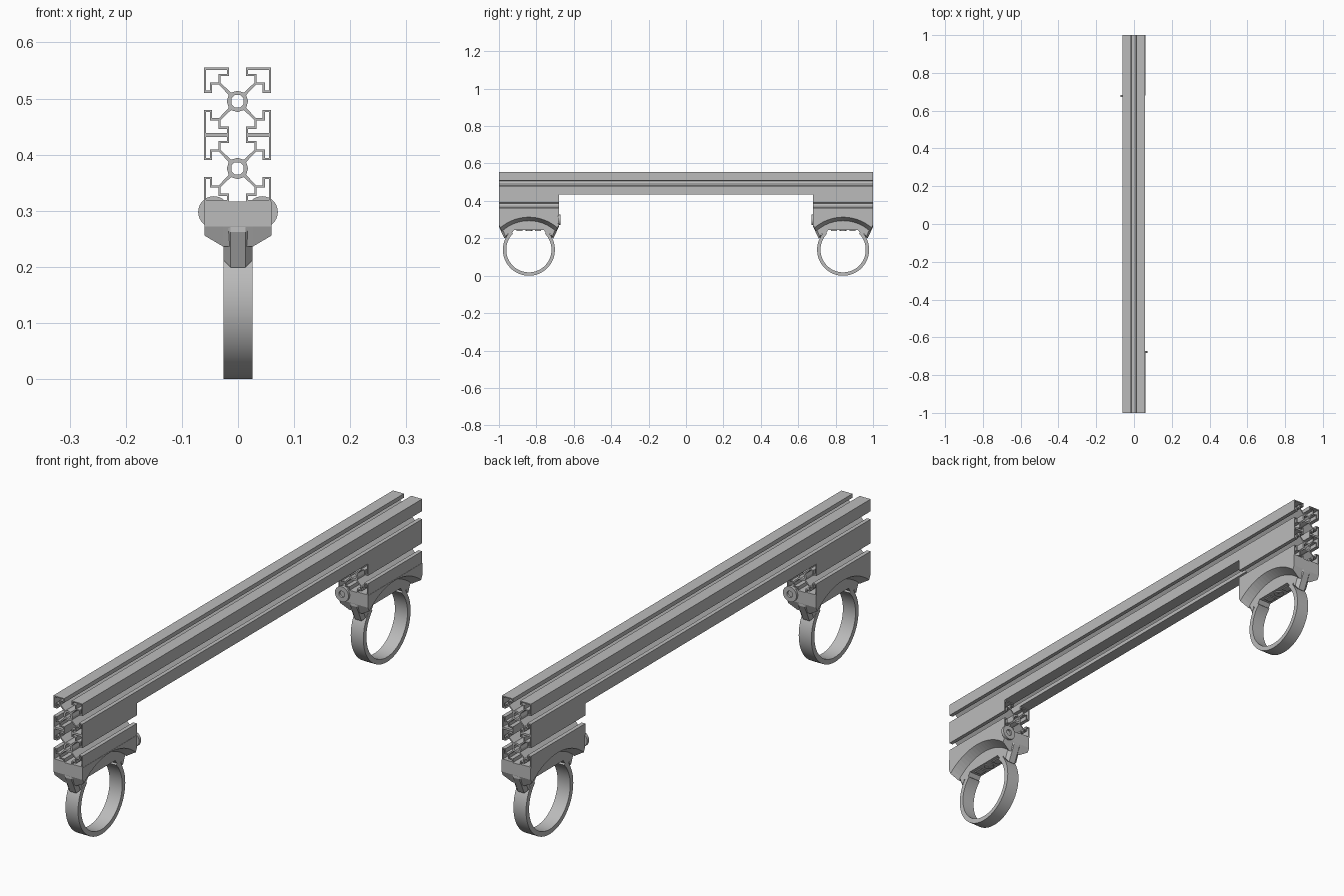
import bpy, bmesh, math
from mathutils import Matrix, Vector

if "Cube" in bpy.data.objects:
    bpy.data.objects.remove(bpy.data.objects["Cube"], do_unlink=True)

grey = bpy.data.materials.new("aluminium_grey")
grey.use_nodes = True
COLOUR = (0.5, 0.5, 0.5, 1)
grey.diffuse_color = COLOUR
grey.node_tree.nodes["Principled BSDF"].inputs["Base Color"].default_value = COLOUR


def add_object(name, bm, matrix, smooth=False):
    bmesh.ops.recalc_face_normals(bm, faces=bm.faces)
    mesh = bpy.data.meshes.new(name)
    bm.to_mesh(mesh)
    bm.free()
    obj = bpy.data.objects.new(name, mesh)
    bpy.context.collection.objects.link(obj)
    obj.matrix_world = matrix
    mesh.materials.append(grey)
    if smooth:
        bpy.ops.object.select_all(action='DESELECT')
        obj.select_set(True)
        bpy.context.view_layer.objects.active = obj
        bpy.ops.object.shade_smooth_by_angle(angle=math.radians(35))
    return obj


def loft(name, sections, matrix):
    """Join matching (y, z) outlines placed at successive x positions."""
    bm = bmesh.new()
    loops = [[bm.verts.new((x, y, z)) for y, z in outline] for x, outline in sections]
    for a, b in zip(loops, loops[1:]):
        for i in range(len(a)):
            j = (i + 1) % len(a)
            bm.faces.new((a[i], a[j], b[j], b[i]))
    bm.faces.new(loops[0])
    bm.faces.new(loops[-1])
    return add_object(name, bm, matrix)


def band(name, inner, outer, half_width, start, end, steps, matrix):
    """Rectangular section swept about the x axis, angles in degrees."""
    closed = end - start == 360
    bm = bmesh.new()
    rows = []
    for i in range(steps if closed else steps + 1):
        a = math.radians(start + (end - start) * i / steps)
        rows.append([bm.verts.new((x, r * math.cos(a), r * math.sin(a)))
                     for x, r in ((-half_width, inner), (half_width, inner),
                                  (half_width, outer), (-half_width, outer))])
    pairs = list(zip(rows, rows[1:]))
    if closed:
        pairs.append((rows[-1], rows[0]))
    else:
        bm.faces.new(rows[0])
        bm.faces.new(rows[-1])
    for a, b in pairs:
        for k in range(4):
            m = (k + 1) % 4
            bm.faces.new((a[k], a[m], b[m], b[k]))
    return add_object(name, bm, matrix, smooth=True)


def swap(points):
    return [(b, a) for a, b in reversed(points)]


def quarter_turns(points, k):
    for _ in range(k):
        points = [(-b, a) for a, b in points]
    return points


# Slotted rail section: outer outline, hollow corners and a central bore
half = [(.019, 0), (.0155, .0115), (.033, .03), (.045, .03),
        (.045, .015), (.06, .015), (.06, .06)]
quadrant = half + swap(half)[1:-1]
cell_half = [(.034, .034), (.049, .034), (.049, .019), (.056, .019), (.056, .056)]
cell = cell_half + swap(cell_half)[1:-1]
outline = [p for k in range(4) for p in quarter_turns(quadrant, k)]
bore = [p for k in range(4) for p in quarter_turns([(.011, -.005), (.011, .005)], k)]
rail_loops = [outline, bore] + [quarter_turns(cell, k) for k in range(4)]


def rail(name, y, z, length):
    curve = bpy.data.curves.new(name + "_section", 'CURVE')
    curve.dimensions = '2D'
    curve.fill_mode = 'BOTH'
    curve.extrude = length / 2
    for loop in rail_loops:
        spline = curve.splines.new('POLY')
        spline.points.add(len(loop) - 1)
        for p, (a, b) in zip(spline.points, loop):
            p.co = (a, b, 0, 1)
        spline.use_cyclic_u = True
    temp = bpy.data.objects.new(name + "_section", curve)
    bpy.context.collection.objects.link(temp)
    bpy.context.view_layer.update()
    mesh = bpy.data.meshes.new_from_object(
        temp.evaluated_get(bpy.context.evaluated_depsgraph_get()))
    bm = bmesh.new()
    bm.from_mesh(mesh)
    bmesh.ops.remove_doubles(bm, verts=bm.verts, dist=.00005)
    for f in bm.faces:
        f.smooth = False
    bpy.data.objects.remove(temp, do_unlink=True)
    bpy.data.curves.remove(curve)
    bpy.data.meshes.remove(mesh)
    add_object(name, bm, Matrix.Translation((-.001, y, z)) @ Matrix.Rotation(math.pi / 2, 4, 'X'))


def arch_outline(end_y, end_z, peak, steps=20):
    """Flat-topped saddle outline with a circular arch underneath."""
    rise = peak - end_z
    r = (end_y ** 2 + rise ** 2) / (2 * rise)
    sweep = math.asin(end_y / r)
    arch = []
    for i in range(steps + 1):
        a = sweep * (1 - 2 * i / steps)
        arch.append((r * math.sin(a), peak - r + r * math.cos(a)))
    return [(-.16, .272), (-.16, .317), (.16, .317), (.16, .272)] + arch


def clamp(side, matrix):
    # Saddle with bevelled arch on both flanks
    wide = arch_outline(.153, .256, .313)
    narrow = arch_outline(.146, .236, .294)
    loft(side + "_saddle", [(-.06, wide), (-.026, narrow), (.026, narrow), (.06, wide)], matrix)

    # Central web resting on the pipe space
    right = [(.08, .244), (.091, .228), (.105, .222), (.14, .24), (.14, .27), (.1, .305)]
    web = right + [(-y, z) for y, z in reversed(right)]
    loft(side + "_saddle_web", [(-.026, web), (.026, web)], matrix)

    # Strap ring under the saddle
    band(side + "_strap_ring", .121, .139, .026, -225, 45, 72,
         matrix @ Matrix.Translation((0, 0, .139)))

    # Tapered lugs at both ends of the strap
    for end in (-1, 1):
        flank = [(end * y, z) for y, z in ((.12, .28), (.156, .28), (.149, .268), (.126, .212), (.115, .22))]
        nose = [(end * y, z) for y, z in ((.12, .28), (.159, .28), (.16, .262), (.131, .199), (.115, .21))]
        loft(side + "_strap_lug", [(-.026, flank), (-.013, nose), (.013, nose), (.026, flank)], matrix)

    # Round screw boss on the inner end
    band(side + "_screw_boss", .012, .028, .006, 0, 360, 40,
         matrix @ Matrix.Translation((.043, .162, .298)) @ Matrix.Rotation(math.pi / 2, 4, 'Z'))

    # Bolt head and two slots under the web
    band(side + "_bolt_head", .004, .018, .003, 0, 360, 32,
         matrix @ Matrix.Translation((0, 0, .243)) @ Matrix.Rotation(math.pi / 2, 4, 'Y'))
    for y in (-.05, .05):
        pad = [(y - .016, .240), (y + .016, .240), (y + .016, .246), (y - .016, .246)]
        loft(side + "_web_pad", [(-.014, pad), (.014, pad)], matrix)


rail("main_rail", 0, .495, 2)
for side, s in (("front", -1), ("back", 1)):
    rail(side + "_short_rail", s * .84, .3755, .32)
    turn = Matrix.Rotation(math.pi if s > 0 else 0, 4, 'Z')
    clamp(side, Matrix.Translation(Vector((0, s * .84, 0))) @ turn)
